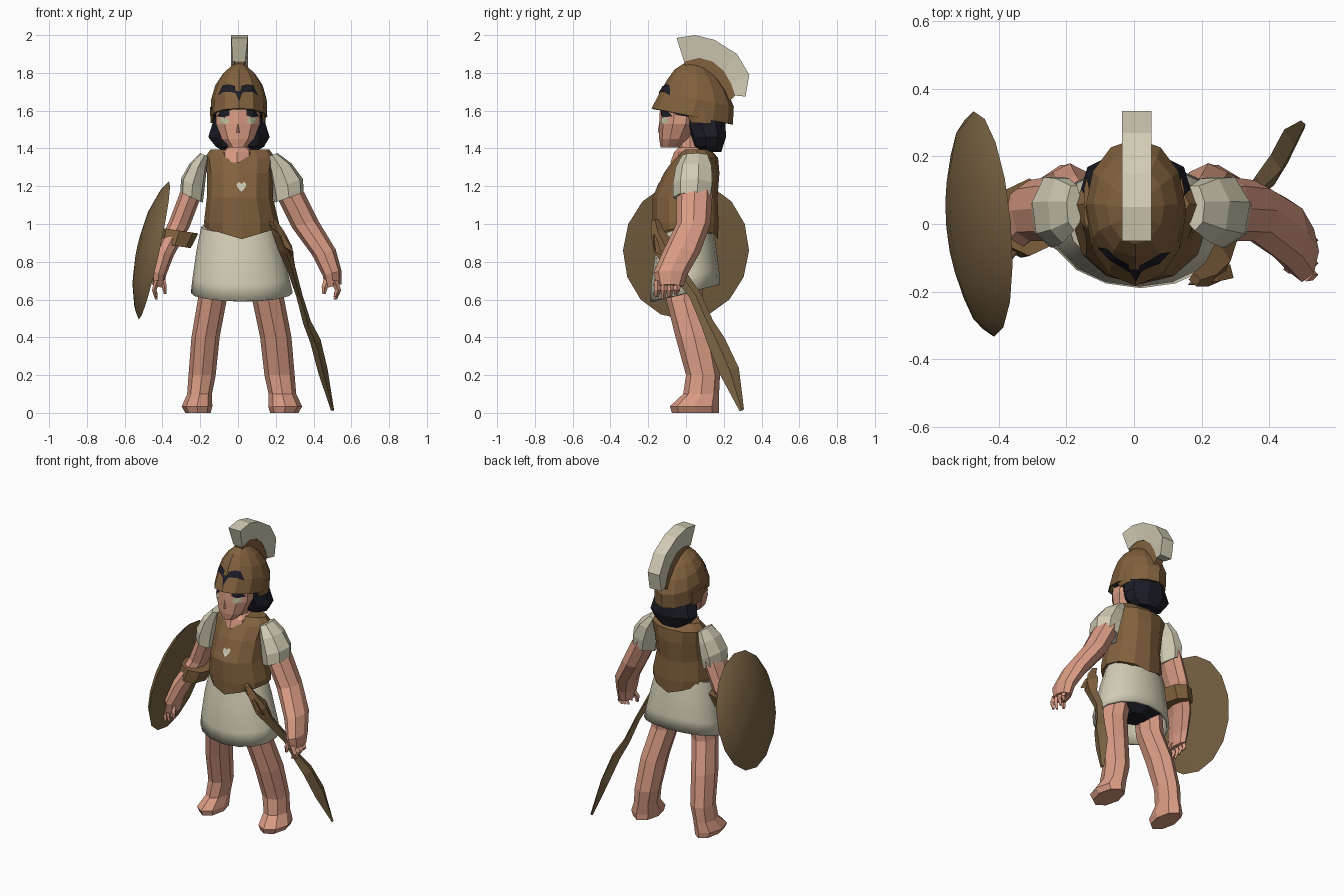
import bpy, bmesh
from math import sin, cos, pi
from mathutils import Vector
from mathutils.bvhtree import BVHTree

default = bpy.data.objects.get("Cube")
if default:
    bpy.data.objects.remove(default, do_unlink=True)


def material(name, r, g, b):
    mat = bpy.data.materials.new(name)
    mat.use_nodes = True
    mat.diffuse_color = (r, g, b, 1)
    mat.node_tree.nodes["Principled BSDF"].inputs["Base Color"].default_value = (r, g, b, 1)
    return mat


SKIN = material("skin", .70, .33, .23)
CLOTH = material("cream cloth", .64, .60, .46)
BRONZE = material("bronze", .22, .12, .047)
SHIELD = material("aged bronze", .20, .13, .058)
HAIR = material("dark hair", .012, .012, .021)
EYE = material("eye white", .52, .52, .34)


def finish(name, bm, mat):
    mesh = bpy.data.meshes.new(name)
    bm.to_mesh(mesh)
    bm.free()
    mesh.materials.append(mat)
    obj = bpy.data.objects.new(name, mesh)
    bpy.context.collection.objects.link(obj)
    return obj


def bridge(name, rings, mat, caps=(True, True)):
    """Join equal rings of points into one skin, with optional end caps."""
    bm = bmesh.new()
    loops = [[bm.verts.new(p) for p in ring] for ring in rings]
    for low, high in zip(loops, loops[1:]):
        for i in range(len(low)):
            j = (i + 1) % len(low)
            bm.faces.new((low[i], low[j], high[j], high[i]))
    for loop, wanted in zip((loops[0], loops[-1]), caps):
        if wanted:
            bm.faces.new(loop)
    bmesh.ops.recalc_face_normals(bm, faces=bm.faces)
    return finish(name, bm, mat)


def oval(x, y, z, rx, ry, sides, slope_x, slope_y):
    ring = []
    for i in range(sides):
        a = 2 * pi * i / sides - pi / 2
        dx, dy = rx * cos(a), ry * sin(a)
        ring.append(Vector((x + dx, y + dy, z + slope_x * dx + slope_y * dy)))
    return ring


def loft(name, rows, mat, sides=8, slope_x=0, slope_y=0, caps=(True, True), warp=None):
    rings = [oval(*row, sides, slope_x, slope_y) for row in rows]
    if warp:
        rings = [[warp(p) for p in ring] for ring in rings]
    return bridge(name, rings, mat, caps)


def smooth(obj):
    bpy.ops.object.select_all(action="DESELECT")
    obj.select_set(True)
    bpy.context.view_layer.objects.active = obj
    bpy.ops.object.shade_smooth_by_angle(angle=pi / 5)


def decal(name, target, outline, mat, lift=.006):
    """Lay a flat painted shape on the front of a part."""
    mesh = target.data
    tree = BVHTree.FromPolygons([v.co for v in mesh.vertices], [p.vertices for p in mesh.polygons])
    bm = bmesh.new()
    verts = []
    for x, z in outline:
        hit = tree.ray_cast(Vector((x, -1, z)), Vector((0, 1, 0)))[0]
        if hit:
            verts.append(bm.verts.new(hit - Vector((0, lift, 0))))
    face = bm.faces.new(verts)
    face.normal_update()
    if face.normal.y > 0:
        face.normal_flip()
    bmesh.ops.triangulate(bm, faces=[face])
    return finish(name, bm, mat)


# Limb warps: the right side hangs a little closer to the body
def left_side(p):
    return p


def right_arm_side(p):
    return Vector((-.185 - (p.x - .19) * .76, p.y, p.z))


def right_leg_side(p):
    return Vector((.008 - p.x * .9, p.y, p.z))


def breast_hem(p):
    """Raise the lower edge of the breastplate toward the hips."""
    rise = .3 * abs(p.x - .02) if p.z < .95 else 0
    return Vector((p.x, p.y, p.z + rise))


# Legs with feet
for side, warp in (("left", left_side), ("right", right_leg_side)):
    loft(side + "_leg", [
        (.245, .05, .0, .075, .125), (.25, .045, .035, .09, .13), (.235, .08, .1, .073, .095),
        (.22, .09, .2, .08, .09), (.2, .045, .4, .083, .10),
        (.16, -.01, .6, .085, .095), (.13, .0, .8, .085, .10)], SKIN, warp=warp)

# Arms, sleeves and hands
for side, warp in (("left", left_side), ("right", right_arm_side)):
    loft(side + "_arm", [
        (.505, -.085, .67, .042, .07), (.498, -.08, .74, .05, .092), (.455, -.025, .85, .062, .10),
        (.355, .04, 1.0, .07, .09), (.28, .045, 1.15, .07, .095),
        (.235, .05, 1.26, .045, .08)], SKIN, slope_x=.25, warp=warp)
    loft(side + "_sleeve", [
        (.27, .035, 1.14, .08, .105), (.262, .04, 1.21, .084, .11),
        (.225, .045, 1.3, .06, .10), (.18, .05, 1.365, .03, .07)], CLOTH, sides=7, slope_x=.35, warp=warp)
    for finger in range(4):
        y = -.15 + finger * .034
        loft(f"{side}_finger_{finger + 1}", [
            (.515, y - .005, .6 + .014 * abs(finger - 1), .009, .01),
            (.53, y, .65, .016, .017), (.51, y, .70, .02, .02)], SKIN, sides=4, warp=warp)
    loft(side + "_thumb", [
        (.455, -.13, .63, .009, .01), (.46, -.13, .67, .018, .018),
        (.485, -.10, .73, .025, .025)], SKIN, sides=5, warp=warp)

# Skirt with an open hem, and shorts beneath it
skirt = loft("skirt", [
    (.02, -.005, .635, .27, .185), (.015, -.005, .72, .255, .18),
    (.008, -.005, .86, .228, .162), (.003, .0, .985, .198, .132)],
    CLOTH, sides=16, slope_y=.24, caps=(False, True))
shell = skirt.modifiers.new("hem_thickness", "SOLIDIFY")
shell.thickness = .02
smooth(skirt)
loft("shorts", [(.01, .01, .66, .08, .08), (.01, .01, .71, .2, .13), (.01, .0, .9, .18, .13)], HAIR)

# Breastplate
torso = loft("breastplate", [
    (.02, -.003, .92, .195, .172), (.018, -.003, 1.01, .198, .175), (.01, -.005, 1.14, .175, .172),
    (.01, .03, 1.27, .175, .147), (.01, .055, 1.35, .188, .115),
    (.01, .06, 1.395, .155, .07)], BRONZE, sides=12, warp=breast_hem)
heart = [(0, -.03), (.022, -.005), (.025, .012), (.014, .023), (0, .012),
         (-.014, .023), (-.025, .012), (-.022, -.005)]
decal("breast_heart", torso, [(.018 + x, 1.2 + z) for x, z in heart], CLOTH)

# Neck and open neckline
loft("neck", [(-.005, .025, 1.325, .09, .108), (-.005, .025, 1.38, .09, .088),
              (.0, .02, 1.405, .055, .06), (.0, .02, 1.47, .05, .06)], SKIN)

# Face
face = loft("face", [
    (.0, -.085, 1.405, .045, .05), (.0, -.06, 1.45, .09, .082),
    (.0, -.035, 1.53, .122, .107), (.0, -.02, 1.63, .12, .117)], SKIN, sides=10)
loft("nose", [(.0, -.13, 1.485, .018, .02), (.0, -.125, 1.57, .008, .012)], SKIN, sides=4)
eye_white = [(.045, 1.54), (.07, 1.528), (.1, 1.54), (.095, 1.565), (.06, 1.565)]
eye_lash = [(.045, 1.575), (.075, 1.565), (.114, 1.57), (.115, 1.605), (.08, 1.615), (.045, 1.61)]

# Hair: a bob at the back and a band under the helmet
loft("hair", [
    (.01, .14, 1.38, .08, .05), (.01, .12, 1.41, .13, .08), (.005, .12, 1.46, .165, .098),
    (.005, .10, 1.54, .14, .115), (.005, .06, 1.61, .13, .14)], HAIR, sides=9)
loft("hair_band", [(0, -.002, 1.57, .13, .125), (0, -.002, 1.635, .132, .125)],
     HAIR, sides=12, slope_y=-.15)

# Helmet
helmet = loft("helmet", [
    (.005, .033, 1.57, .15, .215), (.005, .058, 1.66, .147, .195), (.005, .06, 1.735, .125, .158),
    (.005, .055, 1.795, .085, .115), (.005, .05, 1.835, .04, .065),
    (.005, .05, 1.85, .012, .02)], BRONZE, sides=12, slope_y=-.2, caps=(False, True))
rim = helmet.modifiers.new("rim_thickness", "SOLIDIFY")
rim.thickness = .012
slot = [(.012, 1.69), (.016, 1.73), (.05, 1.74), (.08, 1.735), (.108, 1.68), (.075, 1.70), (.035, 1.7)]
decal("helmet_nose_slit", helmet, [(-.016, 1.705), (.005, 1.65), (.026, 1.705)], HAIR, lift=.009)

for side, sign in (("left", 1), ("right", -1)):
    def flip(shape):
        return [(sign * x, z) for x, z in shape]
    decal(side + "_eye", face, flip(eye_white), EYE)
    decal(side + "_eyelash", face, flip(eye_lash), HAIR)
    decal(side + "_helmet_slot", helmet, flip(slot), HAIR, lift=.009)
    loft(side + "_cheek_guard", [
        (sign * .137, .08, 1.535, .01, .05), (sign * .14, .06, 1.62, .01, .08)], BRONZE, sides=6)


# Crest and its holder follow the same arc over the helmet
def arc_strip(name, pairs, outer_half, inner_half, mat):
    rings = []
    for (yo, zo), (yi, zi) in pairs:
        rings.append([(.008 - outer_half, yo, zo), (.008 + outer_half, yo, zo),
                      (.005 + inner_half, yi, zi), (.005 - inner_half, yi, zi)])
    return bridge(name, rings, mat)


base = [(-.01, 1.86), (.07, 1.88), (.14, 1.86), (.20, 1.81), (.24, 1.74), (.26, 1.68)]
top = [(-.05, 1.985), (.05, 2.0), (.15, 1.975), (.27, 1.9), (.335, 1.79), (.315, 1.675)]
foot = [(.05 + (y - .05) * .75, z - .05) for y, z in base]
arc_strip("crest", list(zip(top, base)), .044, .033, CLOTH)
arc_strip("crest_holder", list(zip(base, foot)), .026, .03, BRONZE)

# Shield: shallow dome tilted on the right arm, with a forearm band
shield = loft("shield", [
    (0, 0, -.005, .2, .22), (0, 0, 0, .335, .375), (0, 0, .03, .3, .33),
    (0, 0, .068, .19, .21), (0, 0, .085, .07, .08)], SHIELD, sides=16)
facing = Vector((-1, -.09, .22)).to_track_quat("Z", "Y").to_matrix().to_4x4()
facing.translation = (-.445, 0, .86)
shield.data.transform(facing)
smooth(shield)
loft("shield_band", [(-.335, .01, .885, .085, .11), (-.31, .02, .965, .10, .115)],
     BRONZE, sides=8, slope_x=-.15)

# Sheathed sword: flat sections along a path down the left hip
path = [(.18, -.165, 1.02, .02, .018), (.215, -.15, .95, .035, .03), (.25, -.11, .87, .06, .036),
        (.28, -.06, .77, .035, .022), (.325, .05, .62, .03, .016), (.365, .11, .48, .032, .02),
        (.41, .16, .38, .045, .027), (.45, .23, .22, .05, .025), (.50, .295, .015, .012, .008)]
sections = []
for x, y, z, half, thick in path:
    along, across = Vector((-.005, half, half * .35)), Vector((thick, 0, thick * .35))
    mid = Vector((x, y, z))
    sections.append([mid - along, mid + across, mid + along, mid - across])
bridge("sword_hilt", sections[:4], BRONZE)
bridge("sword_sheath", sections[3:], SHIELD)
bridge("sword_guard", [[(x, y, z), (x + .05, y + .01, z - .03), (x + .04, y + .05, z - .05)]
                       for x, y, z in ((.16, -.18, 1.0), (.20, -.18, .96), (.245, -.17, .88))], BRONZE)
